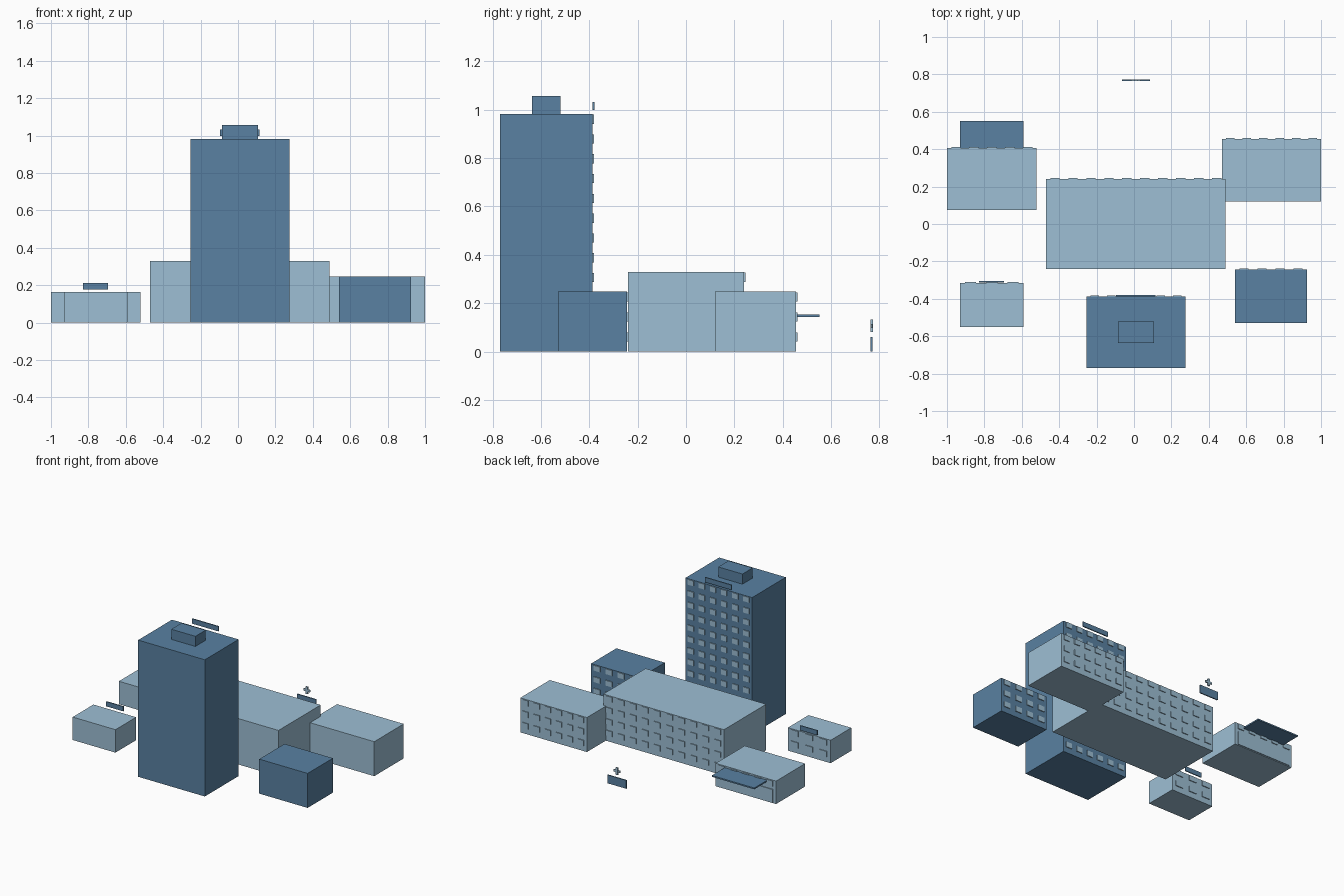
import bpy

if "Cube" in bpy.data.objects:
    bpy.data.objects.remove(bpy.data.objects["Cube"])


def make_mat(name, col):
    m = bpy.data.materials.new(name)
    m.diffuse_color = (*col, 1)
    m.use_nodes = True
    m.node_tree.nodes["Principled BSDF"].inputs["Base Color"].default_value = m.diffuse_color
    return m


LIGHT = make_mat("light_blue", (0.34, 0.52, 0.66))
DARK = make_mat("dark_blue", (0.10, 0.22, 0.36))

FACES = [(0, 2, 3, 1), (4, 5, 7, 6), (0, 1, 5, 4),
         (2, 6, 7, 3), (0, 4, 6, 2), (1, 3, 7, 5)]


def boxes(name, items, mat):
    """One object from a list of boxes given as (x0, x1, y0, y1, z0, z1)."""
    verts, faces = [], []
    for x0, x1, y0, y1, z0, z1 in items:
        n = len(verts)
        verts += [(x, y, z) for z in (z0, z1) for y in (y0, y1) for x in (x0, x1)]
        faces += [[n + i for i in f] for f in FACES]
    me = bpy.data.meshes.new(name)
    me.from_pydata(verts, [], faces)
    me.materials.append(mat)
    ob = bpy.data.objects.new(name, me)
    bpy.context.collection.objects.link(ob)
    return ob


def building(name, x0, x1, y0, y1, h, floors, cols, mat, first=0):
    """Plain block with a grid of thin window panes on its +y wall."""
    boxes(name, [(x0, x1, y0, y1, 0, h)], mat)
    pitch, fh = (x1 - x0) / cols, h / floors
    hw = pitch * 0.26
    panes = []
    for f in range(first, floors):
        for c in range(cols):
            x = x0 + (c + 0.5) * pitch
            panes.append((x - hw, x + hw, y1 - 0.002, y1 + 0.006,
                          f * fh + 0.041, f * fh + 0.079))
    boxes(name + "_windows", panes, LIGHT)


# Buildings
building("main_block", -0.47, 0.49, -0.24, 0.24, 0.33, 4, 10, LIGHT)
building("tower", -0.255, 0.275, -0.77, -0.387, 0.983, 12, 6, DARK)
building("east_wing", 0.47, 1.0, 0.12, 0.455, 0.248, 3, 6, LIGHT)
building("south_east_block", 0.54, 0.925, -0.53, -0.243, 0.248, 3, 4, DARK)
building("entrance_wing", -1.0, -0.52, 0.075, 0.405, 0.165, 2, 5, LIGHT, first=1)
building("south_west_block", -0.93, -0.59, -0.55, -0.315, 0.165, 2, 3, LIGHT)

# Roof plant room on the tower
boxes("roof_plant_room", [(-0.085, 0.107, -0.637, -0.52, 0.983, 1.056)], DARK)

# Entrance glazing and canopy
boxes("entrance_glazing", [(-0.977, -0.543, 0.403, 0.411, 0.005, 0.1)], LIGHT)
boxes("entrance_canopy", [(-0.93, -0.592, 0.405, 0.552, 0.143, 0.153)], DARK)

# Sign panels
boxes("tower_sign", [(-0.095, 0.115, -0.387, -0.379, 0.998, 1.033)], DARK)
boxes("south_west_sign", [(-0.83, -0.695, -0.312, -0.305, 0.178, 0.212)], DARK)
boxes("street_sign", [(-0.065, 0.085, 0.764, 0.772, 0, 0.06)], DARK)

# Plus-shaped marker above the street sign
boxes("plus_marker", [(0.002, 0.018, 0.764, 0.773, 0.08, 0.132),
                      (-0.016, 0.036, 0.765, 0.772, 0.098, 0.114)], LIGHT)
